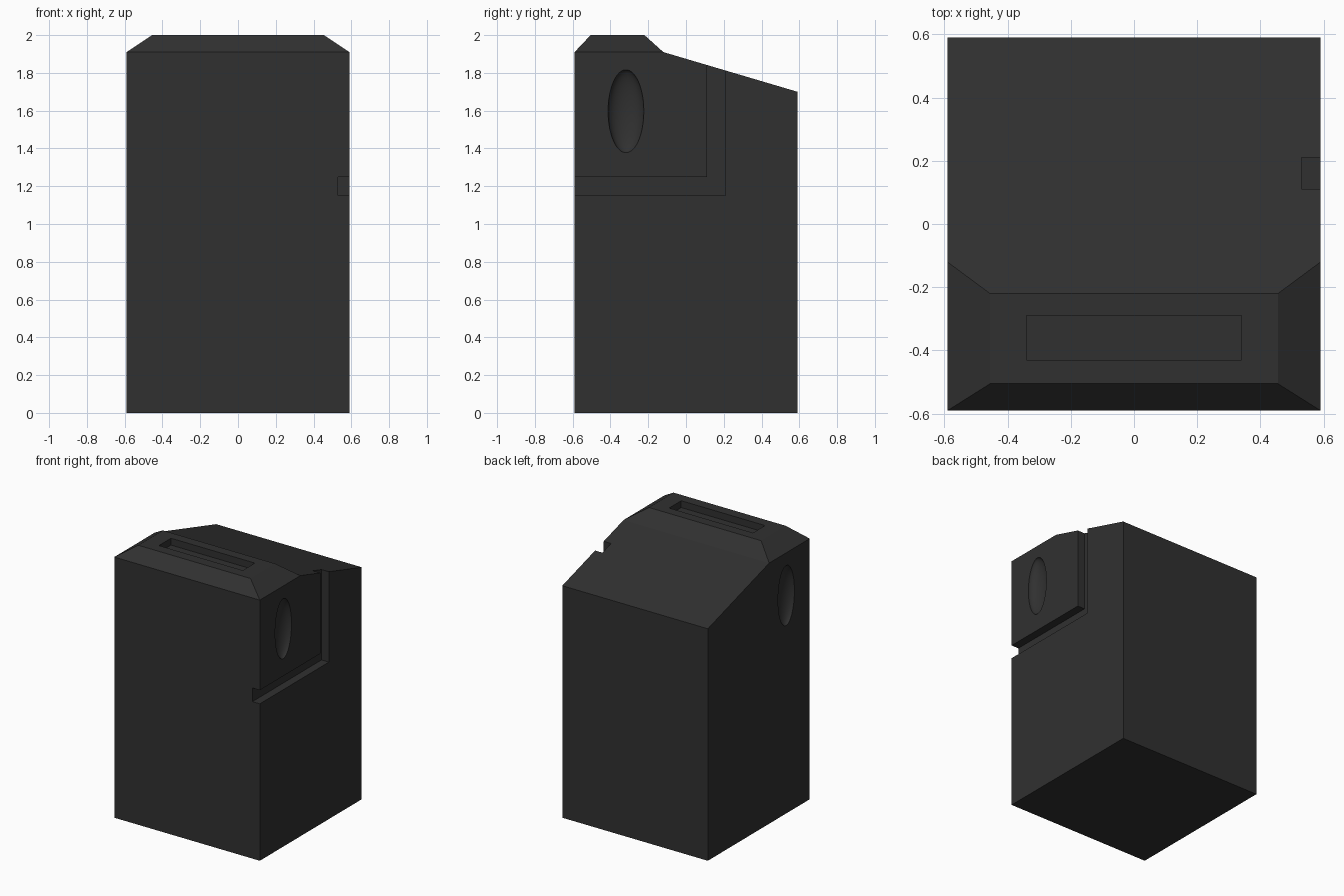
import bpy, bmesh
from mathutils import Matrix

if "Cube" in bpy.data.objects:
    bpy.data.objects.remove(bpy.data.objects["Cube"])

W = 0.59  # half width

dark = bpy.data.materials.new("dark_plastic")
dark.diffuse_color = (0.03, 0.03, 0.03, 1)
dark.use_nodes = True
dark.node_tree.nodes["Principled BSDF"].inputs["Base Color"].default_value = dark.diffuse_color


def to_object(name, bm):
    bmesh.ops.recalc_face_normals(bm, faces=bm.faces)
    mesh = bpy.data.meshes.new(name)
    bm.to_mesh(mesh)
    bm.free()
    mesh.materials.append(dark)
    ob = bpy.data.objects.new(name, mesh)
    bpy.context.collection.objects.link(ob)
    return ob


def prism(profile, x0, x1):
    """Extrude a (y, z) profile from x0 to x1."""
    bm = bmesh.new()
    face = bm.faces.new([bm.verts.new((x0, y, z)) for y, z in profile])
    ext = bmesh.ops.extrude_face_region(bm, geom=[face])["geom"]
    bmesh.ops.translate(bm, vec=(x1 - x0, 0, 0),
                        verts=[v for v in ext if isinstance(v, bmesh.types.BMVert)])
    return bm


def cut(target, cutter):
    mod = target.modifiers.new("cut", 'BOOLEAN')
    mod.operation = 'DIFFERENCE'
    mod.solver = 'EXACT'
    mod.object = cutter
    bpy.context.view_layer.objects.active = target
    bpy.ops.object.modifier_apply(modifier=mod.name)
    bpy.data.objects.remove(cutter)


# Body with a sloping rear top
bm = prism([(-W, 0), (-W, 1.91), (-0.12, 1.91), (W, 1.70), (W, 0)], -W, W)

# Raised cap with sloped sides above the flat front part
top = next(f for f in bm.faces if all(abs(v.co.z - 1.91) < 1e-4 for v in f.verts))
cap = bmesh.ops.extrude_face_region(bm, geom=[top])["geom"]
bmesh.ops.delete(bm, geom=[top], context='FACES_ONLY')
for v in cap:
    if isinstance(v, bmesh.types.BMVert):
        v.co = (0.455 if v.co.x > 0 else -0.455,
                -0.22 if v.co.y > -0.3 else -0.505, 2.0)
body = to_object("case_body", bm)

# Recessed slot in the cap
slot = prism([(-0.43, 1.95), (-0.29, 1.95), (-0.29, 2.1), (-0.43, 2.1)], -0.34, 0.34)
cut(body, to_object("slot_cutter", slot))

# L-shaped groove on the right side only
groove = prism([(-0.7, 1.15), (0.21, 1.15), (0.21, 2.1),
                (0.11, 2.1), (0.11, 1.25), (-0.7, 1.25)], 0.53, 0.7)
cut(body, to_object("groove_cutter", groove))

# Oval thumb dimples on both sides
for side in (-1, 1):
    bm = bmesh.new()
    bmesh.ops.create_uvsphere(
        bm, u_segments=48, v_segments=24, radius=1,
        matrix=Matrix.Translation((side * 0.592, -0.318, 1.597))
        @ Matrix.Diagonal((0.06, 0.095, 0.22, 1)))
    cut(body, to_object("dimple_cutter", bm))

body.select_set(True)
bpy.context.view_layer.objects.active = body
bpy.ops.object.shade_smooth_by_angle(angle=0.4)
